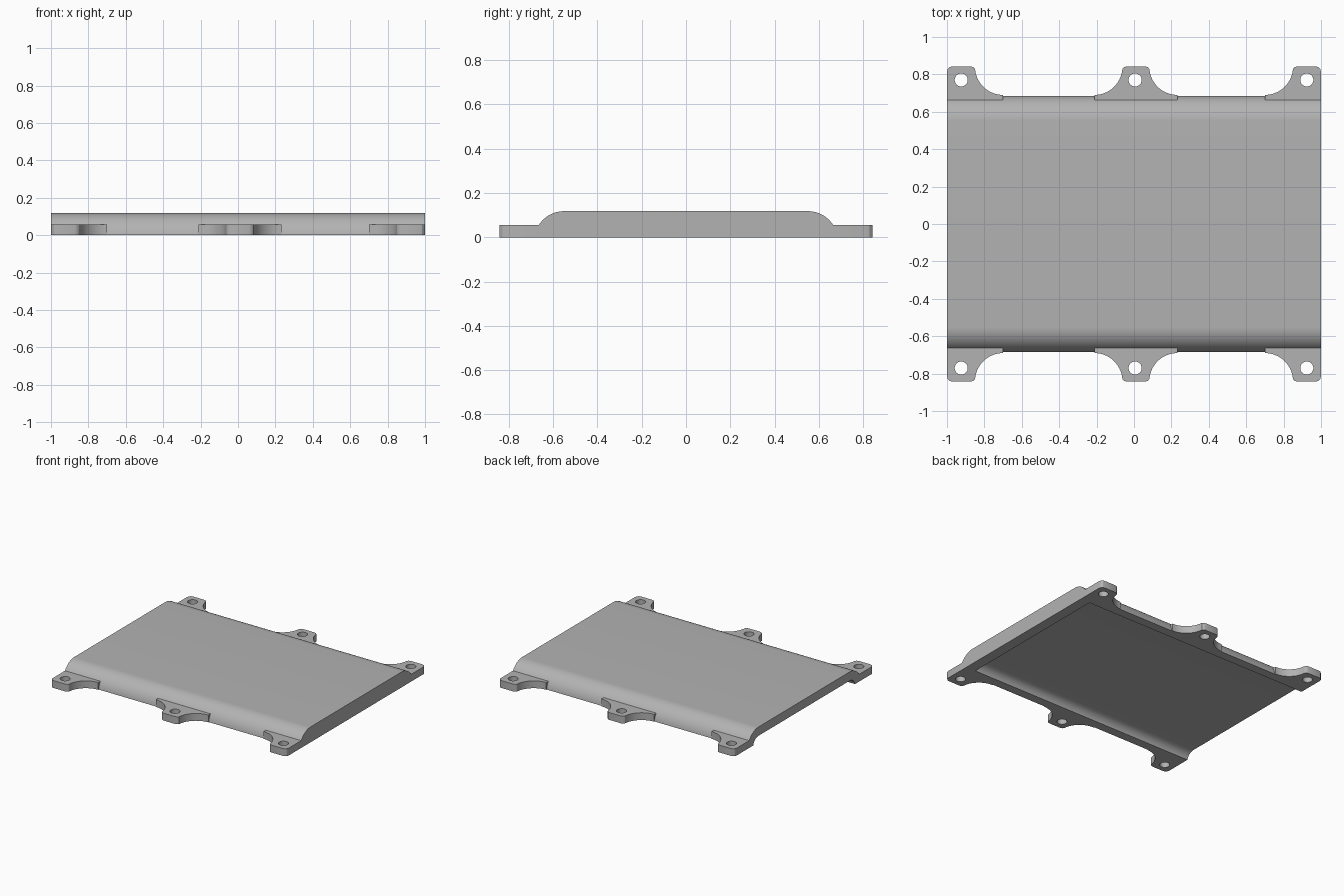
import bpy
import bmesh
from math import sin, cos, pi, asin, radians

cube = bpy.data.objects.get("Cube")
if cube:
    bpy.data.objects.remove(cube, do_unlink=True)

grey = bpy.data.materials.new("matte grey")
grey.use_nodes = True
grey.diffuse_color = (0.45, 0.45, 0.45, 1)
grey.node_tree.nodes["Principled BSDF"].inputs["Base Color"].default_value = (0.45, 0.45, 0.45, 1)


def prism(name, points, offset):
    """Closed outline of 3D points, extruded along offset."""
    bm = bmesh.new()
    face = bm.faces.new([bm.verts.new(p) for p in points])
    out = bmesh.ops.extrude_face_region(bm, geom=[face], use_keep_orig=True)
    top = [v for v in out["geom"] if isinstance(v, bmesh.types.BMVert)]
    bmesh.ops.translate(bm, verts=top, vec=offset)
    bmesh.ops.recalc_face_normals(bm, faces=bm.faces)
    mesh = bpy.data.meshes.new(name)
    bm.to_mesh(mesh)
    bm.free()
    mesh.materials.append(grey)
    ob = bpy.data.objects.new(name, mesh)
    bpy.context.collection.objects.link(ob)
    return ob


def activate(ob):
    bpy.ops.object.select_all(action="DESELECT")
    ob.select_set(True)
    bpy.context.view_layer.objects.active = ob


def cut(ob, cutter):
    """Subtract the cutter, then discard it and smooth the curved faces."""
    cutter.hide_render = True
    mod = ob.modifiers.new("cut", "BOOLEAN")
    mod.operation = "DIFFERENCE"
    mod.solver = "EXACT"
    mod.object = cutter
    activate(ob)
    bpy.ops.object.modifier_apply(modifier=mod.name)
    bpy.data.objects.remove(cutter, do_unlink=True)
    bpy.ops.object.shade_smooth_by_angle(angle=radians(30))


# Cover: a flat plate with rounded long edges
ARC_Y, ARC_Z, OUTER, INNER = 0.55, -0.018, 0.136, 0.068


def cover_outline(x, radius, floor):
    start = asin(-ARC_Z / radius)
    steps = 16
    side = [(ARC_Y + radius * cos(a), ARC_Z + radius * sin(a))
            for a in (start + (pi / 2 - start) * i / steps for i in range(steps + 1))]
    if floor < 0:
        side.insert(0, (side[0][0], floor))
    return [(x, y, z) for y, z in side] + [(x, -y, z) for y, z in reversed(side)]


cover = prism("cover", cover_outline(-1, OUTER, 0), (2, 0, 0))
# Hollow underside, open at one end and walled at the other
cut(cover, prism("hollow_cutter", cover_outline(-1.1, INNER, -0.05), (2.02, 0, 0)))

# Mounting lugs
LUG_TOP, TIP, ROOT = 0.056, 0.843, 0.645


def flared_side(width):
    """From the rounded tip down a concave fillet to the root."""
    radius = 0.15
    tip = width - radius
    pts = [(tip - 0.023, TIP), (tip - 0.008, TIP - 0.005), (tip, TIP - 0.014)]
    for i in range(1, 17):
        a = pi + radians(8) + (pi / 2 - radians(8)) * i / 16
        pts.append((width + radius * cos(a), 0.84 + radius * sin(a)))
    return pts + [(width, ROOT)]


def straight_side():
    return [(0, ROOT), (0, TIP - 0.03), (0.004, TIP - 0.015),
            (0.015, TIP - 0.004), (0.03, TIP)]


def lug(name, outline, hole_x, side):
    ob = prism(name, [(x, y * side, 0) for x, y in outline], (0, 0, LUG_TOP))
    ring = [(hole_x + 0.035 * cos(2 * pi * i / 32), side * 0.77 + 0.035 * sin(2 * pi * i / 32), -0.1)
            for i in range(32)]
    cut(ob, prism("hole_cutter", ring, (0, 0, 0.3)))


flare = flared_side(0.222)
middle = [(0.01 - x, y) for x, y in reversed(flare)] + [(0.01 + x, y) for x, y in flare]
corner = straight_side() + flared_side(0.3)

for side, where in ((-1, "front"), (1, "back")):
    lug(where + "_middle_lug", middle, 0.006, side)
    for hand, label in ((-1, "right"), (1, "left")):
        outline = [(hand * (1 - x), y) for x, y in corner]
        lug(f"{where}_{label}_lug", outline, hand * 0.924, side)
